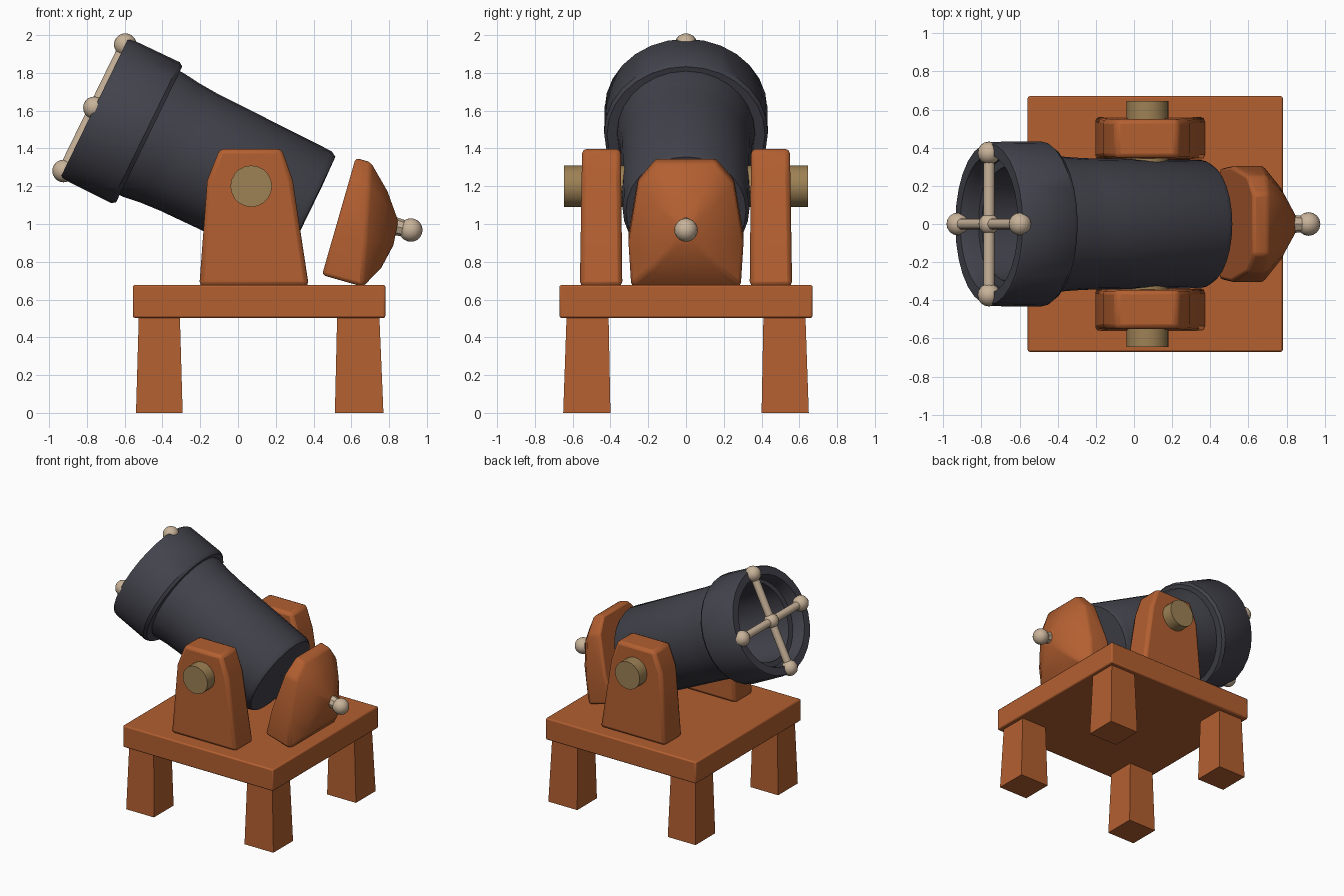
import bpy, bmesh, math
from mathutils import Vector, Matrix

if "Cube" in bpy.data.objects:
    bpy.data.objects.remove(bpy.data.objects["Cube"])


def material(name, col):
    m = bpy.data.materials.new(name)
    m.diffuse_color = (*col, 1)
    m.use_nodes = True
    m.node_tree.nodes["Principled BSDF"].inputs["Base Color"].default_value = m.diffuse_color
    return m


WOOD = material("orange wood", (0.45, 0.115, 0.03))
IRON = material("dark iron", (0.055, 0.055, 0.072))
BONE = material("pale tan", (0.58, 0.45, 0.32))
BRASS = material("dull brass", (0.34, 0.22, 0.09))

# Barrel frame: local z runs from the muzzle to the breech
ANG = math.radians(26)
AXIS = Vector((math.cos(ANG), 0, -math.sin(ANG)))
UP = Vector((math.sin(ANG), 0, math.cos(ANG)))
SIDE = Vector((0, 1, 0))
MUZZLE = Vector((-0.76, 0, 1.615))


def finish(name, bm, mat, bevel=0.0, smooth=35):
    bmesh.ops.recalc_face_normals(bm, faces=bm.faces)
    me = bpy.data.meshes.new(name)
    bm.to_mesh(me)
    bm.free()
    me.materials.append(mat)
    ob = bpy.data.objects.new(name, me)
    bpy.context.collection.objects.link(ob)
    if bevel:
        b = ob.modifiers.new("bevel", 'BEVEL')
        b.width, b.segments = bevel, 2
    bpy.ops.object.select_all(action='DESELECT')
    bpy.context.view_layer.objects.active = ob
    ob.select_set(True)
    bpy.ops.object.shade_smooth_by_angle(angle=math.radians(smooth))
    return ob


def loft(name, rings, mat, bevel=0.0, smooth=35, cap=True, closed=False):
    bm = bmesh.new()
    vs = [[bm.verts.new(p) for p in r] for r in rings]
    n = len(rings[0])
    pairs = list(zip(vs, vs[1:]))
    if closed:
        pairs.append((vs[-1], vs[0]))
    for a, b in pairs:
        for i in range(n):
            j = (i + 1) % n
            bm.faces.new((a[i], a[j], b[j], b[i]))
    if cap and not closed:
        bm.faces.new(vs[0])
        bm.faces.new(vs[-1])
    return finish(name, bm, mat, bevel, smooth)


def lathe(name, profile, mat, wide=1.0, shift=0.0, closed=False, n=28):
    rings = []
    for r, t in profile:
        c = MUZZLE + AXIS * t + UP * shift
        rings.append([c + UP * r * math.cos(2 * math.pi * k / n)
                      + SIDE * r * wide * math.sin(2 * math.pi * k / n) for k in range(n)])
    return loft(name, rings, mat, closed=closed)


def ball(name, pos, r, mat):
    bm = bmesh.new()
    bmesh.ops.create_uvsphere(bm, u_segments=16, v_segments=10, radius=r,
                              matrix=Matrix.Translation(pos))
    return finish(name, bm, mat, smooth=60)


def rod(name, a, b, r1, r2, mat, n=12):
    a, b = Vector(a), Vector(b)
    q = (b - a).to_track_quat('Z', 'Y').to_matrix()
    ring = lambda c, r: [c + q @ Vector((r * math.cos(2 * math.pi * k / n),
                                         r * math.sin(2 * math.pi * k / n), 0)) for k in range(n)]
    return loft(name, [ring(a, r1), ring(b, r2)], mat)


def rect(x0, x1, y0, y1, z):
    return [(x0, y0, z), (x1, y0, z), (x1, y1, z), (x0, y1, z)]


# Platform and four tapered legs
loft("platform", [rect(-0.557, 0.78, -0.67, 0.67, 0.503),
                  rect(-0.557, 0.78, -0.67, 0.67, 0.677)], WOOD, 0.01)
for s, tag in ((-1, "near"), (1, "far")):
    for x0, x1, u0, u1, end in ((-0.54, -0.293, -0.525, -0.308, "front"),
                                (0.513, 0.77, 0.525, 0.748, "rear")):
        loft(f"{end}_leg_{tag}", [rect(x0, x1, s * 0.40, s * 0.65, 0),
                                  rect(u0, u1, s * 0.41, s * 0.632, 0.52)], WOOD)

    # Side cheek with chamfered top, and its trunnion pin
    prof = [(-0.205, 0.67), (0.375, 0.67), (0.29, 1.23), (0.232, 1.398),
            (-0.097, 1.398), (-0.163, 1.23)]
    rings = [[(x, s * (y if z < 1 else y + lean), z) for x, z in prof]
             for y, lean in ((0.337, 0.008), (0.562, -0.012))]
    loft(f"cheek_{tag}", rings, WOOD, 0.025)
    rod(f"trunnion_{tag}", (0.07, s * 0.30, 1.2), (0.07, s * 0.645, 1.2), 0.11, 0.11, BRASS, 20)

# Barrel with a bore, closed at the breech
lathe("barrel", [(0.30, 0.1), (0.365, 0.1), (0.365, 0.34), (0.352, 0.44), (0.345, 0.55),
                 (0.336, 1.23), (0.318, 1.26), (0.15, 1.265), (0.01, 1.265),
                 (0.01, 1.1), (0.27, 1.1), (0.285, 0.5)], IRON, shift=0.008, closed=True)
# Thick muzzle ring
lathe("muzzle_ring", [(0.345, 0.0), (0.404, 0.0), (0.412, 0.012), (0.415, 0.30), (0.40, 0.322),
                      (0.33, 0.322), (0.33, 0.05)], IRON, wide=1.045, closed=True)

# Cross bars with ball ends over the muzzle
for d, tag in ((UP, "upright"), (SIDE, "cross")):
    rod(f"{tag}_bar", MUZZLE - d * 0.37, MUZZLE + d * 0.37, 0.03, 0.03, BONE)
    for s, end in ((-1, "a"), (1, "b")):
        ball(f"{tag}_bar_ball_{end}", MUZZLE + d * s * 0.372, 0.06, BONE)
ball("cross_hub", MUZZLE, 0.055, BONE)

# Breech block: flat tilted front, bulging to a blunt point behind
P, U, N = Vector((0.445, 0, 0.73)), Vector((0.276, 0, 0.961)), Vector((0.961, 0, -0.276))
outline = [(-0.29, 0.0), (0.29, 0.0), (0.305, 0.23), (0.255, 0.53),
           (0.16, 0.645), (-0.16, 0.645), (-0.255, 0.53), (-0.305, 0.23)]


def block_ring(scale, base, slope, cy=0.32):
    pts = []
    for y, u in outline:
        v = cy + (u - cy) * scale
        pts.append(P + SIDE * y * scale + U * v + N * (base - slope * v))
    return pts


loft("breech_block", [block_ring(1, 0, 0), block_ring(1, 0.225, 0.22),
                      block_ring(0.62, 0.315, 0.2), block_ring(0.2, 0.34, 0.08)],
     WOOD, 0.018, 50)

# Pull knob behind the block
rod("knob_neck", (0.79, 0, 1.0), (0.91, 0, 0.968), 0.05, 0.042, BONE, 8)
ball("knob", (0.915, 0, 0.968), 0.062, BONE)
